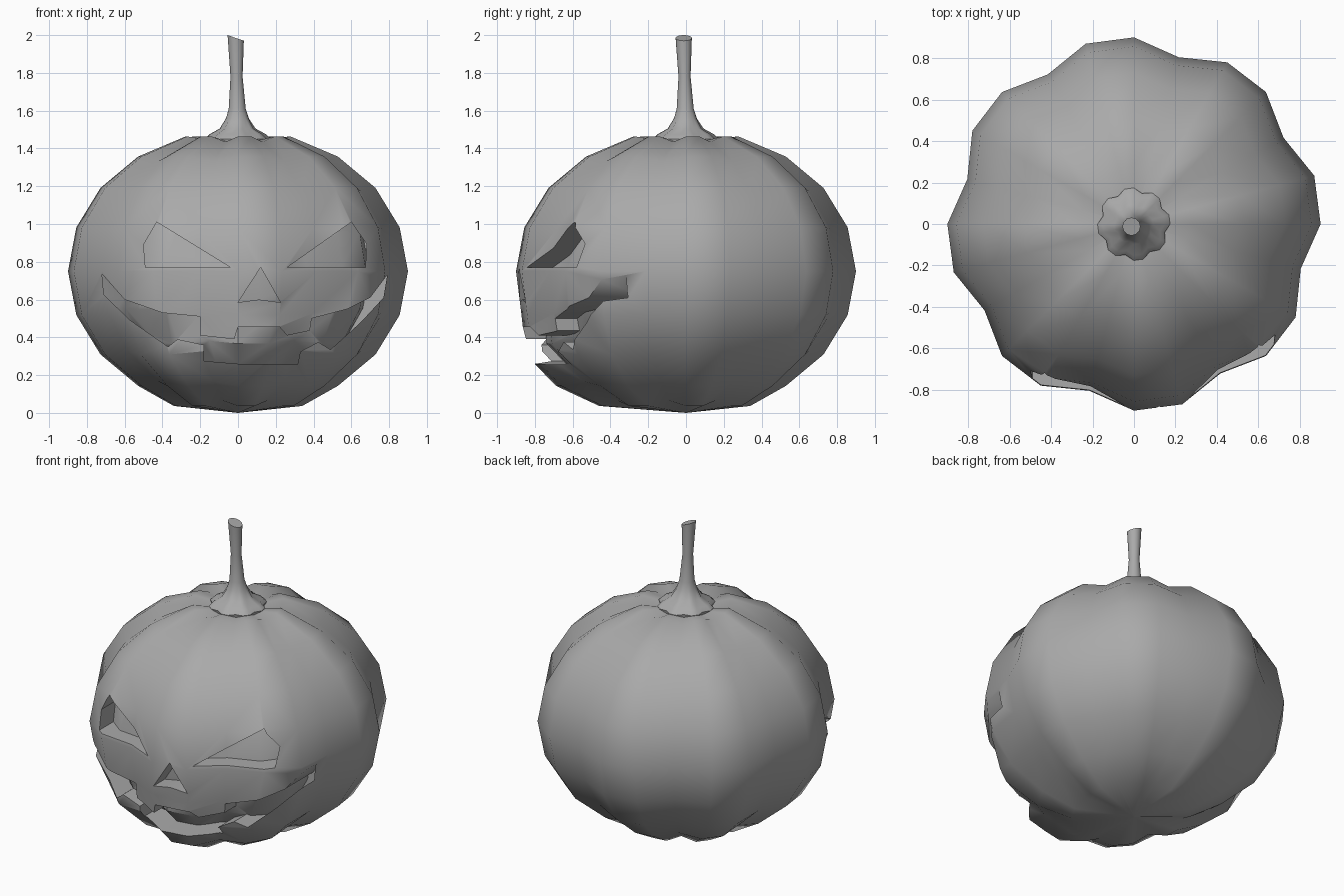
import bpy, bmesh
from math import sin, cos, pi, radians

SEGMENTS = 24
if "Cube" in bpy.data.objects:
    bpy.data.objects.remove(bpy.data.objects["Cube"])

grey = bpy.data.materials.new("plain_grey")
grey.use_nodes = True
grey.diffuse_color = (0.4, 0.4, 0.4, 1)
grey.node_tree.nodes["Principled BSDF"].inputs["Base Color"].default_value = (0.4, 0.4, 0.4, 1)


def make_object(name, bm):
    bmesh.ops.recalc_face_normals(bm, faces=bm.faces)
    mesh = bpy.data.meshes.new(name)
    bm.to_mesh(mesh)
    bm.free()
    mesh.materials.append(grey)
    obj = bpy.data.objects.new(name, mesh)
    bpy.context.collection.objects.link(obj)
    return obj


def skin(bm, rings, bottom, top):
    """Join rings of points with quads and close both ends with a fan."""
    loops = [[bm.verts.new(p) for p in ring] for ring in rings]
    for a, b in zip(loops, loops[1:]):
        for i in range(SEGMENTS):
            j = (i + 1) % SEGMENTS
            bm.faces.new((a[i], a[j], b[j], b[i]))
    for loop, tip in ((loops[0], bottom), (loops[-1], top)):
        pole = bm.verts.new(tip)
        for i in range(SEGMENTS):
            bm.faces.new((loop[i], loop[(i + 1) % SEGMENTS], pole))


def is_valley(i):
    return i % 3 == 2


def gourd(name, scale):
    """Ribbed, flattened sphere with a jutting chin, scaled about its middle."""
    middle = 0.75
    chin = {1: 0.12, 2: 0.16, 3: 0.12, 4: 0.015}
    rings = []
    for k in range(1, 10):
        polar = pi * k / 10
        radius = 0.34 if k == 1 else 0.9 * sin(polar)
        ring = []
        for i in range(SEGMENTS):
            a = 2 * pi * i / SEGMENTS
            r = radius * (0.925 if is_valley(i) else 1)
            h = -0.75 * cos(polar) * (0.96 if is_valley(i) else 1)
            push = chin.get(k, 0) * max(0, -sin(a)) ** 2
            ring.append((r * cos(a) * scale, (r * sin(a) - push) * scale, middle + h * scale))
        rings.append(ring)
    bm = bmesh.new()
    skin(bm, rings, (0, 0, middle - 0.75 * scale), (0, 0, middle + 0.67 * scale))
    return make_object(name, bm)


def prism(name, outline):
    """Front-facing outline extruded straight back."""
    bm = bmesh.new()
    face = bm.faces.new([bm.verts.new((x, -1.2, z)) for x, z in outline])
    out = bmesh.ops.extrude_face_region(bm, geom=[face])
    for v in out["geom"]:
        if isinstance(v, bmesh.types.BMVert):
            v.co.y = -0.22
    return make_object(name, bm)


def subtract(target, tool):
    mod = target.modifiers.new("cut", "BOOLEAN")
    mod.operation, mod.solver, mod.object = "DIFFERENCE", "EXACT", tool
    bpy.context.view_layer.objects.active = target
    bpy.ops.object.modifier_apply(modifier=mod.name)


def smooth(obj, angle):
    bpy.ops.object.select_all(action="DESELECT")
    obj.select_set(True)
    bpy.context.view_layer.objects.active = obj
    bpy.ops.object.shade_smooth_by_angle(angle=radians(angle))


# Carved face: outlines of the openings
openings = {
    "left_eye": [(0.26, 0.77), (0.675, 0.77), (0.68, 0.895), (0.6, 1.01)],
    "right_eye": [(-0.04, 0.77), (-0.49, 0.77), (-0.5, 0.89), (-0.43, 1.01)],
    "nose": [(0.12, 0.77), (0.0, 0.585), (0.11, 0.6), (0.225, 0.585)],
    "mouth": [
        (-0.72, 0.735), (-0.6, 0.6), (-0.4, 0.53), (-0.2, 0.51), (-0.2, 0.41), (-0.02, 0.39),
        (0, 0.455), (0.22, 0.455), (0.26, 0.41), (0.38, 0.435), (0.39, 0.5), (0.58, 0.55),
        (0.7, 0.61), (0.79, 0.73), (0.77, 0.61), (0.65, 0.48), (0.49, 0.335), (0.425, 0.375),
        (0.33, 0.325), (0.315, 0.255), (0, 0.26), (-0.18, 0.275), (-0.18, 0.36), (-0.32, 0.39),
        (-0.37, 0.35), (-0.57, 0.49), (-0.71, 0.625)],
}

# Body with recesses that stop at a smaller inner body
body = gourd("pumpkin_body", 1)
core = gourd("inner_core", 0.87)
for name, outline in openings.items():
    cutter = prism(name + "_cutter", outline)
    subtract(cutter, core)
    subtract(body, cutter)
    bpy.data.objects.remove(cutter)
bpy.data.objects.remove(core)
smooth(body, 35)

# Stem: flared ribbed foot, thin neck, slanted top
profile = [(0.165, 1.41), (0.175, 1.45), (0.15, 1.475), (0.095, 1.505), (0.06, 1.56),
           (0.045, 1.61), (0.032, 1.78), (0.043, 1.985)]
rings = []
for radius, z in profile:
    lean = -0.012 * (z - 1.41) / 0.57
    ring = []
    for i in range(SEGMENTS):
        a = 2 * pi * i / SEGMENTS
        r = radius * (0.88 if is_valley(i) and z < 1.55 else 1)
        slant = 0.015 * cos(a) if z > 1.9 else 0
        ring.append((r * cos(a) + lean, r * sin(a) + lean, z - slant))
    rings.append(ring)
bm = bmesh.new()
skin(bm, rings, (0, 0, 1.41), (-0.012, -0.012, 1.985))
smooth(make_object("stem", bm), 40)
